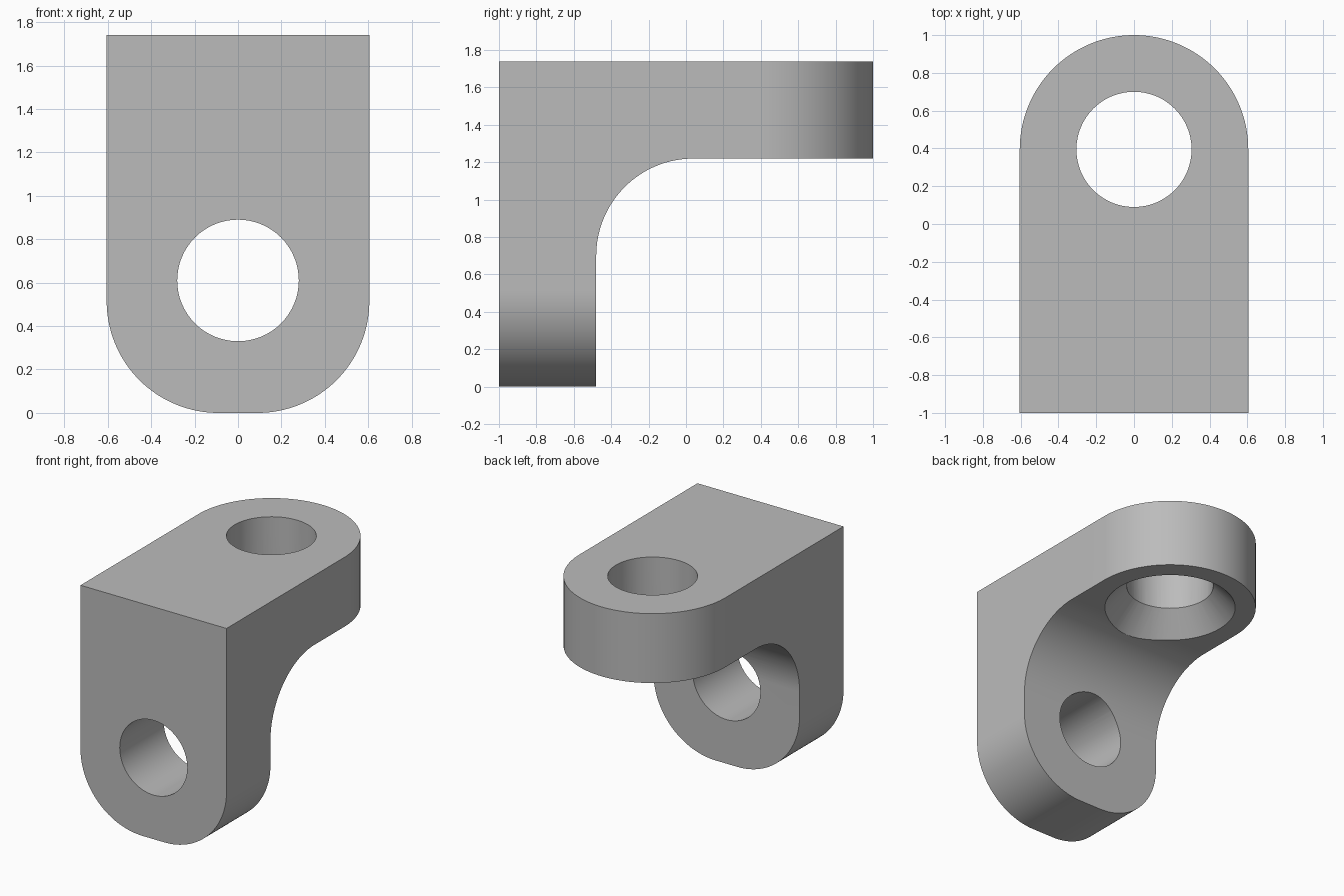
import bpy, bmesh
from math import cos, sin, pi, radians
from mathutils import Vector

if "Cube" in bpy.data.objects:
    bpy.data.objects.remove(bpy.data.objects["Cube"], do_unlink=True)

HALF, HEIGHT, THICK, FILLET = 0.605, 1.74, 0.52, 0.52
EYE_Y, EYE_Z = 0.395, 0.61
SEGS = 32

grey = bpy.data.materials.new("plain grey")
grey.use_nodes = True
colour = (0.5, 0.5, 0.5, 1)
grey.diffuse_color = colour
grey.node_tree.nodes["Principled BSDF"].inputs["Base Color"].default_value = colour


def arc(cx, cy, r, start, end, n=SEGS):
    """Points along an arc, angles in degrees."""
    angles = [radians(start + (end - start) * i / n) for i in range(n + 1)]
    return [(cx + r * cos(a), cy + r * sin(a)) for a in angles]


def prism(name, points, place, axis, length):
    """Extrude a flat outline along an axis."""
    bm = bmesh.new()
    face = bm.faces.new([bm.verts.new(place(*p)) for p in points])
    out = bmesh.ops.extrude_face_region(bm, geom=[face])
    moved = [v for v in out["geom"] if isinstance(v, bmesh.types.BMVert)]
    bmesh.ops.translate(bm, verts=moved, vec=Vector(axis) * length)
    bmesh.ops.recalc_face_normals(bm, faces=bm.faces)
    mesh = bpy.data.meshes.new(name)
    bm.to_mesh(mesh)
    bm.free()
    mesh.materials.append(grey)
    obj = bpy.data.objects.new(name, mesh)
    bpy.context.collection.objects.link(obj)
    return obj


def combine(target, tool, operation):
    """Apply a boolean and drop the helper."""
    tool.hide_render = True
    mod = target.modifiers.new(operation.lower(), "BOOLEAN")
    mod.operation, mod.solver, mod.object = operation, "EXACT", tool
    bpy.context.view_layer.objects.active = target
    bpy.ops.object.modifier_apply(modifier=mod.name)
    bpy.data.objects.remove(tool, do_unlink=True)


# Angle profile with the inner fillet, wider than needed
inner_y, inner_z = -1 + THICK, HEIGHT - THICK
profile = [(-1, 0), (-1, HEIGHT), (1, HEIGHT), (1, inner_z)]
profile += arc(inner_y + FILLET, inner_z - FILLET, FILLET, 90, 180)
profile += [(inner_y, 0)]
bracket = prism("angle_bracket", profile, lambda y, z: (-0.8, y, z), (1, 0, 0), 1.6)

# Rounded lower end of the upright plate
corner = 0.515
front = [(HALF, 2), (-HALF, 2)]
front += arc(-HALF + corner, corner, corner, 180, 270)
front += arc(HALF - corner, corner, corner, 270, 360)
combine(bracket, prism("upright_outline", front, lambda x, z: (x, -1.2, z),
                       (0, 1, 0), 2.4), "INTERSECT")

# Half-round end of the top plate
plan = [(-HALF, -1.2), (HALF, -1.2)] + arc(0, EYE_Y, HALF, 0, 180, SEGS * 2)
combine(bracket, prism("top_outline", plan, lambda x, y: (x, y, -0.2),
                       (0, 0, 1), 2.4), "INTERSECT")

# Straight bore through the upright plate
bore = arc(0, EYE_Z, 0.28, 0, 360, SEGS * 2)[:-1]
combine(bracket, prism("upright_bore", bore, lambda x, z: (x, -1.2, z),
                       (0, 1, 0), 1), "DIFFERENCE")

# Bore through the top plate, countersunk from below
bore = arc(0, EYE_Y, 0.305, 0, 360, SEGS * 2)[:-1]
combine(bracket, prism("top_bore", bore, lambda x, y: (x, y, 1),
                       (0, 0, 1), 1), "DIFFERENCE")
bpy.ops.mesh.primitive_cone_add(vertices=SEGS * 2, radius1=0.55, radius2=0.25,
                                depth=0.33, location=(0, EYE_Y, 1.286))
sink = bpy.context.object
sink.name = "countersink"
sink.data.materials.append(grey)
bpy.context.view_layer.update()
combine(bracket, sink, "DIFFERENCE")

# Smooth rounds with crisp edges
bpy.ops.object.select_all(action="DESELECT")
bracket.select_set(True)
bpy.context.view_layer.objects.active = bracket
bpy.ops.object.shade_smooth_by_angle(angle=radians(30))
